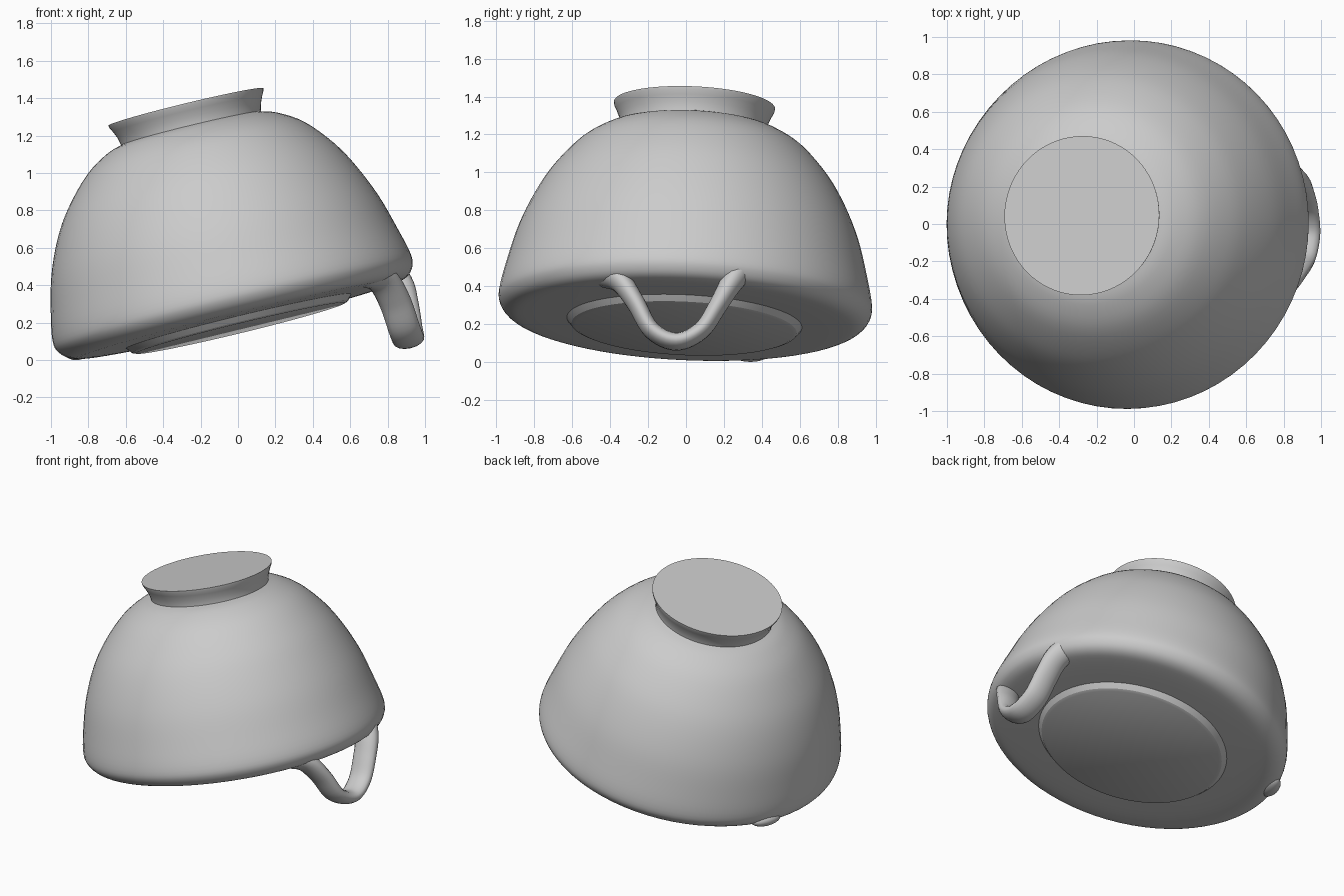
import bpy, bmesh, math
from mathutils import Vector, Matrix

if "Cube" in bpy.data.objects:
    bpy.data.objects.remove(bpy.data.objects["Cube"])

clay = bpy.data.materials.new("grey clay")
clay.diffuse_color = (0.6, 0.6, 0.6, 1)
clay.use_nodes = True
clay.node_tree.nodes["Principled BSDF"].inputs["Base Color"].default_value = clay.diffuse_color

# Tilted frame shared by the bowl parts
AXIS = Vector((-0.235, 0.045, 0.97)).normalized()
TILT = Matrix.Translation((-0.035, 0, 0.39)) @ \
    Vector((0, 0, 1)).rotation_difference(AXIS).to_matrix().to_4x4()


def finish(name, bm, angle):
    bmesh.ops.recalc_face_normals(bm, faces=bm.faces)
    mesh = bpy.data.meshes.new(name)
    bm.to_mesh(mesh)
    bm.free()
    mesh.materials.append(clay)
    ob = bpy.data.objects.new(name, mesh)
    bpy.context.collection.objects.link(ob)
    bpy.ops.object.select_all(action='DESELECT')
    bpy.context.view_layer.objects.active = ob
    ob.select_set(True)
    bpy.ops.object.shade_smooth_by_angle(angle=math.radians(angle))
    return ob


def smooth_path(pts, n):
    """Catmull-Rom curve through the points."""
    p = [Vector(q) for q in pts]
    p = [2 * p[0] - p[1]] + p + [2 * p[-1] - p[-2]]
    out = []
    for i in range(1, len(p) - 2):
        a, b, c, d = p[i - 1:i + 3]
        for k in range(n):
            t = k / n
            out.append(0.5 * (2 * b + (c - a) * t + (2 * a - 5 * b + 4 * c - d) * t * t
                              + (3 * b - a - 3 * c + d) * t ** 3))
    return out + [p[-2]]


def skin(bm, rings):
    """Bridge vertex rings and cap both ends."""
    rings = [[bm.verts.new(v) for v in r] for r in rings]
    n = len(rings[0])
    for a, b in zip(rings, rings[1:]):
        for i in range(n):
            bm.faces.new((a[i], a[(i + 1) % n], b[(i + 1) % n], b[i]))
    bm.faces.new(rings[0])
    bm.faces.new(rings[-1])


def lathe(name, profile, angle=40, segs=72):
    """Profile rows: radius, height, sideways shift."""
    bm = bmesh.new()
    skin(bm, [[TILT @ Vector((s + r * math.cos(2 * math.pi * i / segs),
                              r * math.sin(2 * math.pi * i / segs), h))
               for i in range(segs)] for r, h, s in profile])
    return finish(name, bm, angle)


# Overturned, slightly lopsided bowl with a rounded lip and flat underside
lathe("bowl_body", smooth_path([
    (0.37, 0.88, -0.01), (0.47, 0.848, -0.01), (0.60, 0.765, -0.01), (0.73, 0.62, -0.015),
    (0.82, 0.475, -0.02), (0.90, 0.29, -0.02), (0.953, 0.1, -0.017), (0.985, -0.05, -0.012),
    (0.974, -0.12, -0.008), (0.92, -0.168, 0), (0.82, -0.182, 0), (0.56, -0.187, 0)], 4))

# Flared foot ring closed by a flat disc
lathe("foot", [(r, h, -0.01) for r, h in [
    (0.383, 0.85), (0.386, 0.885), (0.395, 0.92), (0.41, 0.955), (0.423, 0.98),
    (0.426, 0.995)]])

# Raised disc inside the mouth
lathe("mouth_disc", [(r, h, -0.005) for r, h in [
    (0.63, -0.175), (0.62, -0.188), (0.595, -0.217), (0.575, -0.225)]], 24)

# V-shaped strap handle hanging from the lip, thickening where it joins
path = smooth_path([(0.69, -0.42, 0.47), (0.775, -0.345, 0.425), (0.84, -0.265, 0.31),
                    (0.89, -0.18, 0.165), (0.913, -0.05, 0.107), (0.902, 0.08, 0.165),
                    (0.882, 0.165, 0.29), (0.85, 0.235, 0.41), (0.76, 0.31, 0.52)], 6)
bm = bmesh.new()
rings = []
wide = Vector((0.97, 0, 0.22)).normalized()
for i, p in enumerate(path):
    along = (path[min(i + 1, len(path) - 1)] - path[max(i - 1, 0)]).normalized()
    thin = along.cross(wide).normalized()
    side = thin.cross(along).normalized()
    flare = 0.045 + 0.035 * abs(2 * i / (len(path) - 1) - 1) ** 3
    rings.append([p + side * 0.085 * math.cos(a) + thin * flare * math.sin(a)
                  for a in (2 * math.pi * k / 16 for k in range(16))])
skin(bm, rings)
finish("handle", bm, 60)

# Small lump on the low side of the lip
bm = bmesh.new()
bmesh.ops.create_uvsphere(bm, u_segments=20, v_segments=12, radius=1,
                          matrix=Matrix.Translation((-0.865, 0.34, 0.045))
                          @ Matrix.Rotation(math.radians(-22), 4, 'Z')
                          @ Matrix.Diagonal((0.06, 0.11, 0.045, 1)))
finish("lip_lump", bm, 60)
